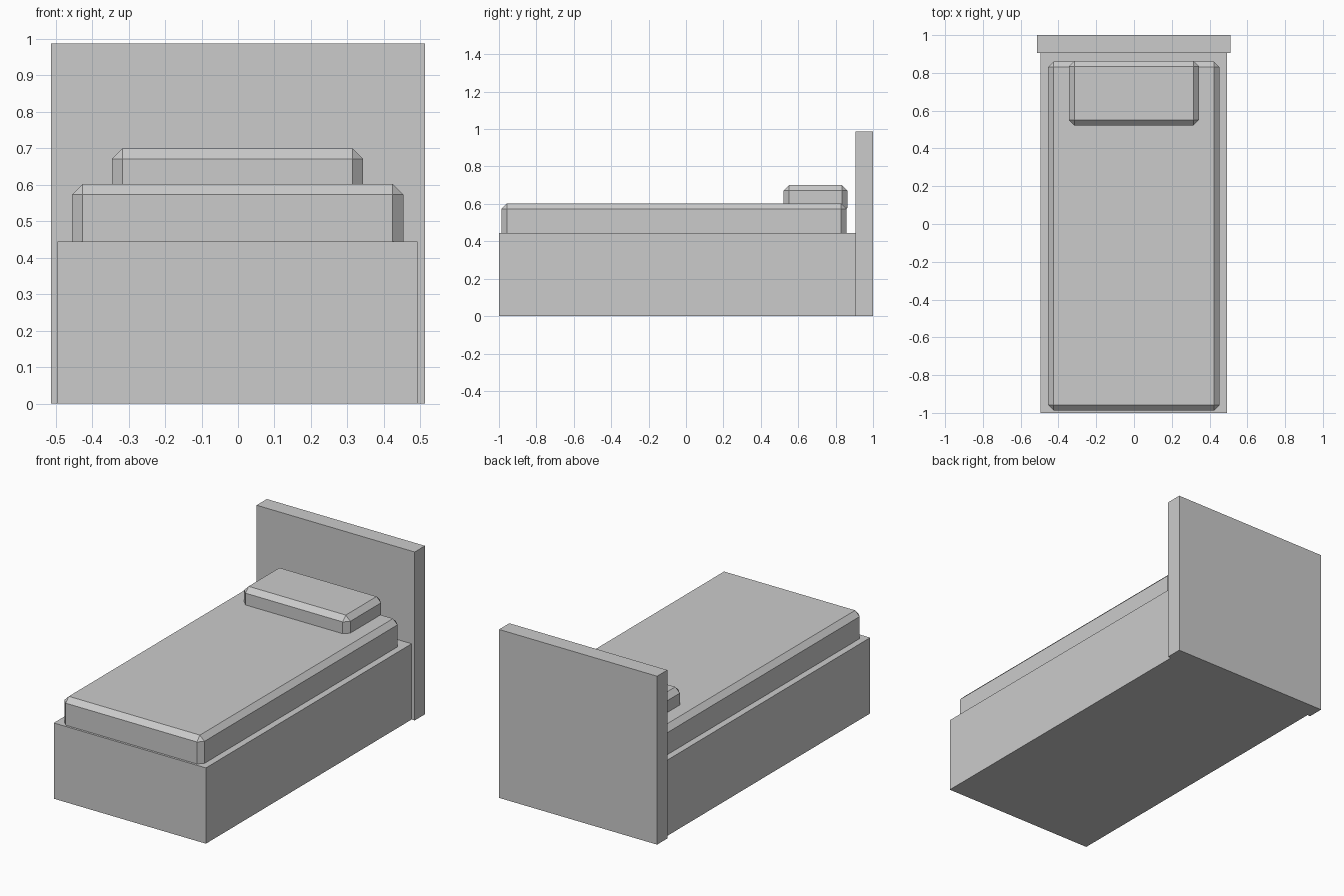
import bpy
import bmesh
from mathutils import Vector

if "Cube" in bpy.data.objects:
    bpy.data.objects.remove(bpy.data.objects["Cube"], do_unlink=True)

# Single plain grey for every part
GREY = (0.6, 0.6, 0.6, 1)
grey = bpy.data.materials.new("plain_grey")
grey.use_nodes = True
grey.diffuse_color = GREY
grey.node_tree.nodes["Principled BSDF"].inputs["Base Color"].default_value = GREY


def add_box(name, low, high, chamfer=0):
    """Box between two corners, with an optional flat chamfer on every edge."""
    low, high = Vector(low), Vector(high)
    centre, size = (low + high) / 2, high - low
    bm = bmesh.new()
    bmesh.ops.create_cube(bm, size=1)
    bmesh.ops.scale(bm, vec=size, verts=bm.verts)
    mesh = bpy.data.meshes.new(name)
    bm.to_mesh(mesh)
    bm.free()
    mesh.materials.append(grey)
    obj = bpy.data.objects.new(name, mesh)
    obj.location = centre
    bpy.context.collection.objects.link(obj)
    if chamfer:
        bevel = obj.modifiers.new("chamfer", 'BEVEL')
        bevel.width = chamfer
        bevel.segments = 1
    return obj


# Solid base and taller headboard
add_box("bed_base", (-0.494, -1, 0), (0.492, 0.905, 0.444))
add_box("headboard", (-0.513, 0.905, 0), (0.512, 1, 0.987))

# Chamfered mattress sunk into the base, pillow sunk into the mattress
add_box("mattress", (-0.455, -0.987, 0.40), (0.453, 0.859, 0.602), 0.029)
add_box("pillow", (-0.345, 0.521, 0.55), (0.343, 0.864, 0.70), 0.029)
